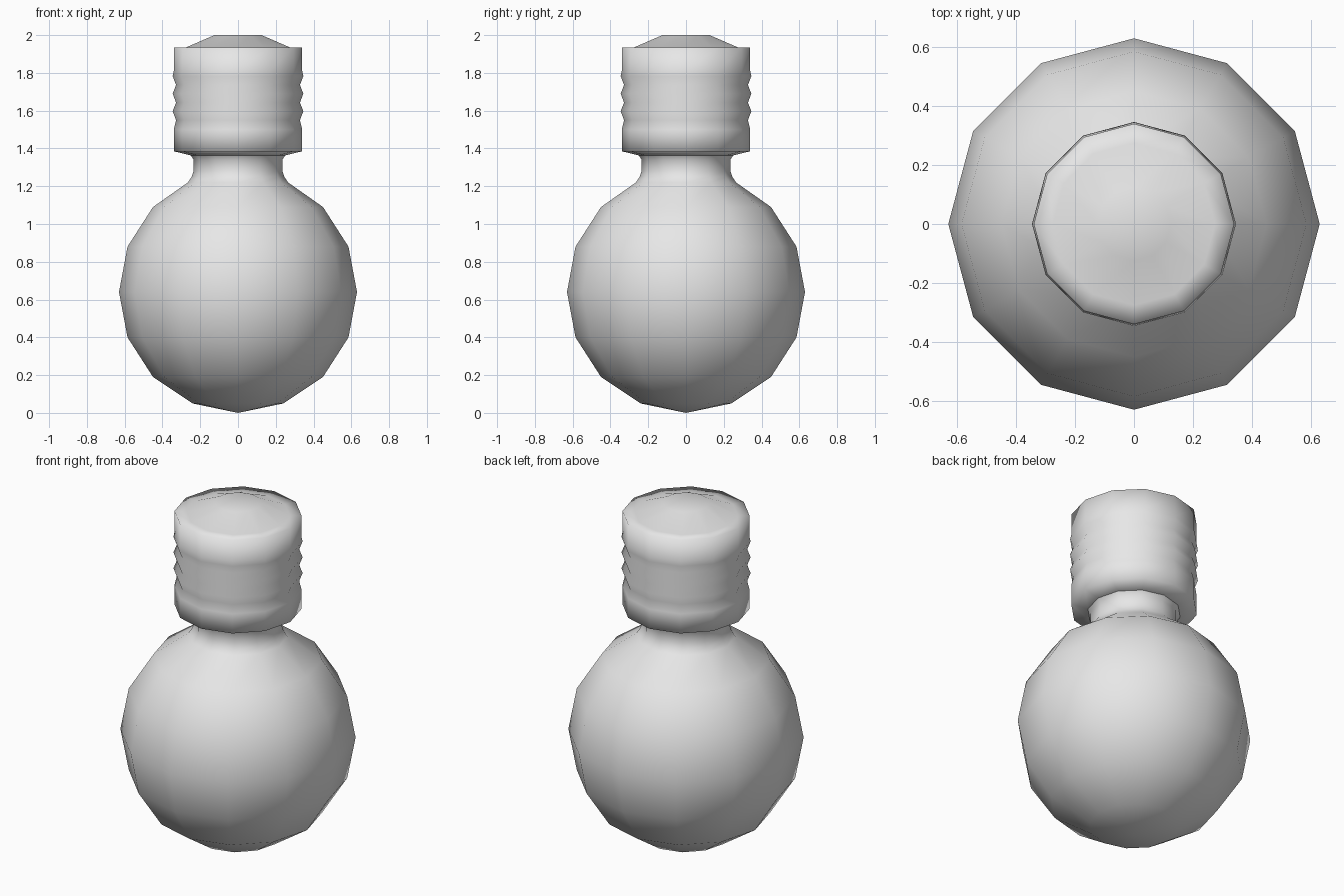
import bpy
import bmesh
from math import cos, sin, tau

SIDES = 12

cube = bpy.data.objects.get("Cube")
if cube:
    bpy.data.objects.remove(cube, do_unlink=True)

grey = bpy.data.materials.new("light_grey")
grey.use_nodes = True
grey.diffuse_color = (0.8, 0.8, 0.8, 1)
grey.node_tree.nodes["Principled BSDF"].inputs["Base Color"].default_value = (0.8, 0.8, 0.8, 1)


def lathe(name, profile):
    """Turn a bottom-to-top (radius, height) profile around z; zero radius makes a pole."""
    bm = bmesh.new()
    rings = []
    for r, z in profile:
        count = SIDES if r > 0 else 1
        rings.append([bm.verts.new((r * cos(tau * i / SIDES), r * sin(tau * i / SIDES), z))
                      for i in range(count)])
    for low, high in zip(rings, rings[1:]):
        for i in range(SIDES):
            j = (i + 1) % SIDES
            if len(low) == 1:
                bm.faces.new((low[0], high[j], high[i]))
            elif len(high) == 1:
                bm.faces.new((low[i], low[j], high[0]))
            else:
                bm.faces.new((low[i], low[j], high[j], high[i]))
    for face in bm.faces:
        face.smooth = True
    mesh = bpy.data.meshes.new(name)
    bm.to_mesh(mesh)
    bm.free()
    mesh.materials.append(grey)
    obj = bpy.data.objects.new(name, mesh)
    bpy.context.collection.objects.link(obj)
    return obj


# Round glass globe narrowing into a short flared neck
lathe("glass_bulb", [
    (0, 0), (0.24, 0.05), (0.45, 0.19), (0.585, 0.40), (0.63, 0.64),
    (0.585, 0.88), (0.45, 1.09), (0.265, 1.22), (0.245, 1.25),
    (0.235, 1.28), (0.235, 1.34), (0.25, 1.363),
])

# Screw base: collar, three thread ridges, upper sleeve and domed contact
threads = []
for k in range(3):
    z = 1.55 + 0.093 * k
    threads += [(0.328, z), (0.346, z + 0.047)]
lathe("screw_base", [(0.25, 1.363), (0.34, 1.385), (0.34, 1.50)] + threads + [
    (0.34, 1.81), (0.34, 1.935), (0.275, 1.935), (0.125, 2.0), (0, 2.0),
])
